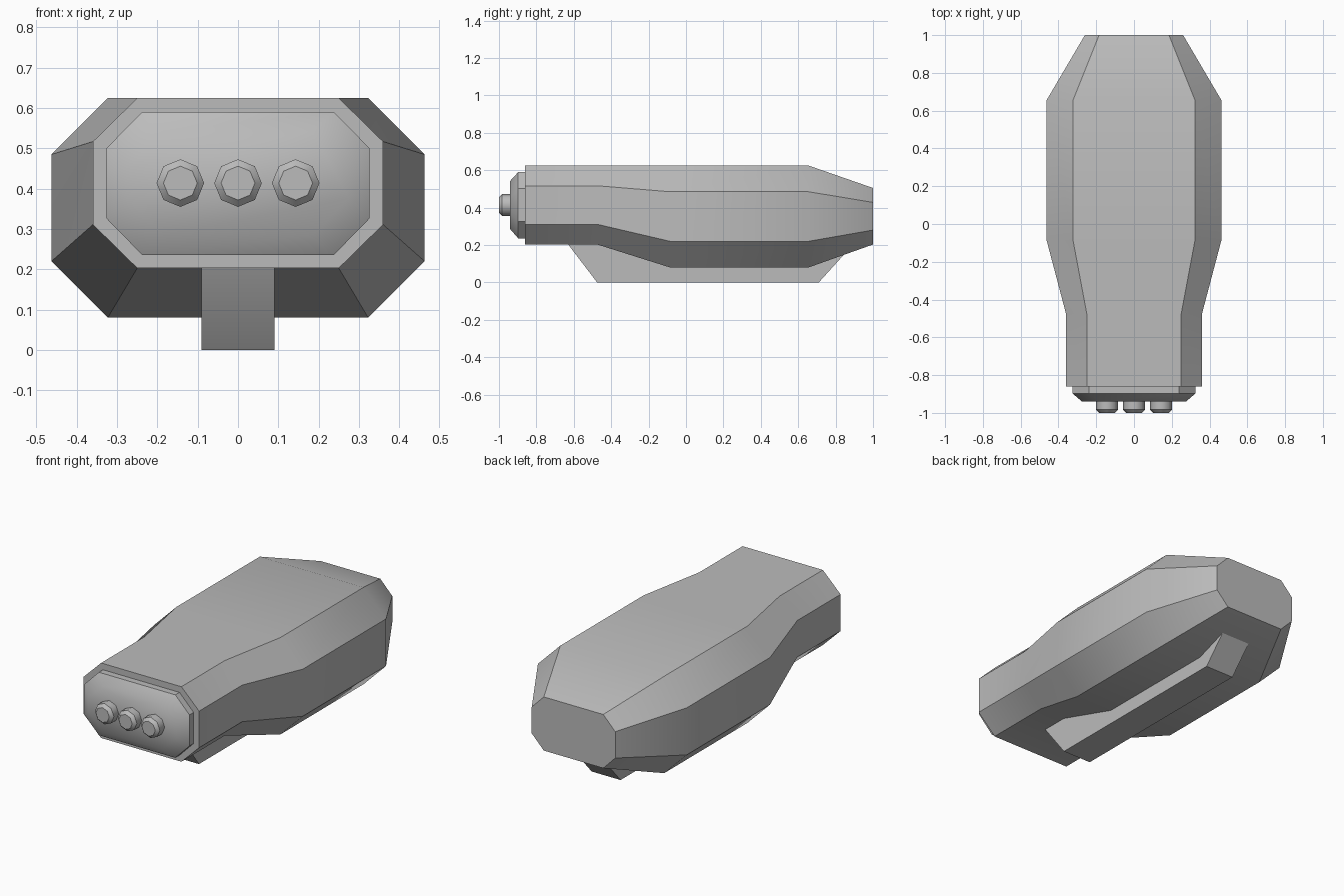
import bpy
import bmesh
from math import sin, cos, tau, radians

cube = bpy.data.objects.get("Cube")
if cube:
    bpy.data.objects.remove(cube)

grey = bpy.data.materials.new("plain_grey")
grey.use_nodes = True
grey.diffuse_color = (0.5, 0.5, 0.5, 1)
grey.node_tree.nodes["Principled BSDF"].inputs["Base Color"].default_value = (0.5, 0.5, 0.5, 1)


def loft(name, rings, smooth_angle=35, sharp_rings=False):
    """Skin a row of equal-sized rings and cap both ends."""
    bm = bmesh.new()
    rows = [[bm.verts.new(p) for p in ring] for ring in rings]
    n = len(rows[0])
    for a, b in zip(rows, rows[1:]):
        for i in range(n):
            j = (i + 1) % n
            bm.faces.new((a[i], a[j], b[j], b[i]))
    bm.faces.new(rows[0])
    bm.faces.new(rows[-1])
    bmesh.ops.recalc_face_normals(bm, faces=bm.faces)
    if sharp_rings:
        # Smooth around the ring, crisp between one ring and the next
        for f in bm.faces:
            f.smooth = True
        for row in rows:
            for i in range(n):
                bm.edges.get((row[i], row[(i + 1) % n])).smooth = False
    mesh = bpy.data.meshes.new(name)
    bm.to_mesh(mesh)
    bm.free()
    obj = bpy.data.objects.new(name, mesh)
    bpy.context.collection.objects.link(obj)
    mesh.materials.append(grey)
    if not sharp_rings:
        bpy.ops.object.select_all(action='DESELECT')
        obj.select_set(True)
        bpy.context.view_layer.objects.active = obj
        bpy.ops.object.shade_smooth_by_angle(angle=radians(smooth_angle))
    return obj


def chamfered(y, side, flat, bottom, low, high, top):
    """Rectangle with cut corners at depth y."""
    half = [(flat, bottom), (side, low), (side, high), (flat, top)]
    return [(x, y, z) for x, z in half] + [(-x, y, z) for x, z in reversed(half)]


def circle(y, x, z, r, sides=8):
    return [(x + r * cos(tau * i / sides), y, z + r * sin(tau * i / sides))
            for i in range(sides)]


# Main body: narrow neck, wide middle, tapered tail
neck = (0.36, 0.25, 0.203, 0.311, 0.517, 0.625)
middle = (0.463, 0.323, 0.08, 0.22, 0.485, 0.625)
tail = (0.26, 0.185, 0.203, 0.28, 0.428, 0.505)
loft("body", [chamfered(y, *s) for y, s in
              ((-0.86, neck), (-0.475, neck), (-0.085, middle), (0.655, middle), (1.0, tail))])

# Raised front panel with bevelled rim
rim = (0.326, 0.238, 0.236, 0.326, 0.501, 0.59)
face = (0.275, 0.184, 0.285, 0.376, 0.452, 0.543)
loft("front_panel", [chamfered(y, *s) for y, s in
                     ((-0.85, rim), (-0.897, rim), (-0.94, face))])

# Three round buttons
for label, x in (("right", -0.143), ("middle", 0), ("left", 0.143)):
    loft(label + "_button", [circle(y, x, 0.414, r) for y, r in
                             ((-0.93, 0.059), (-0.983, 0.059), (-1.0, 0.042))], sharp_rings=True)

# Keel under the body
keel = [(-0.475, 0), (0.71, 0), (0.9, 0.21), (0.85, 0.3), (-0.66, 0.3), (-0.63, 0.203)]
loft("keel", [[(x, y, z) for y, z in keel] for x in (-0.09, 0.09)])
